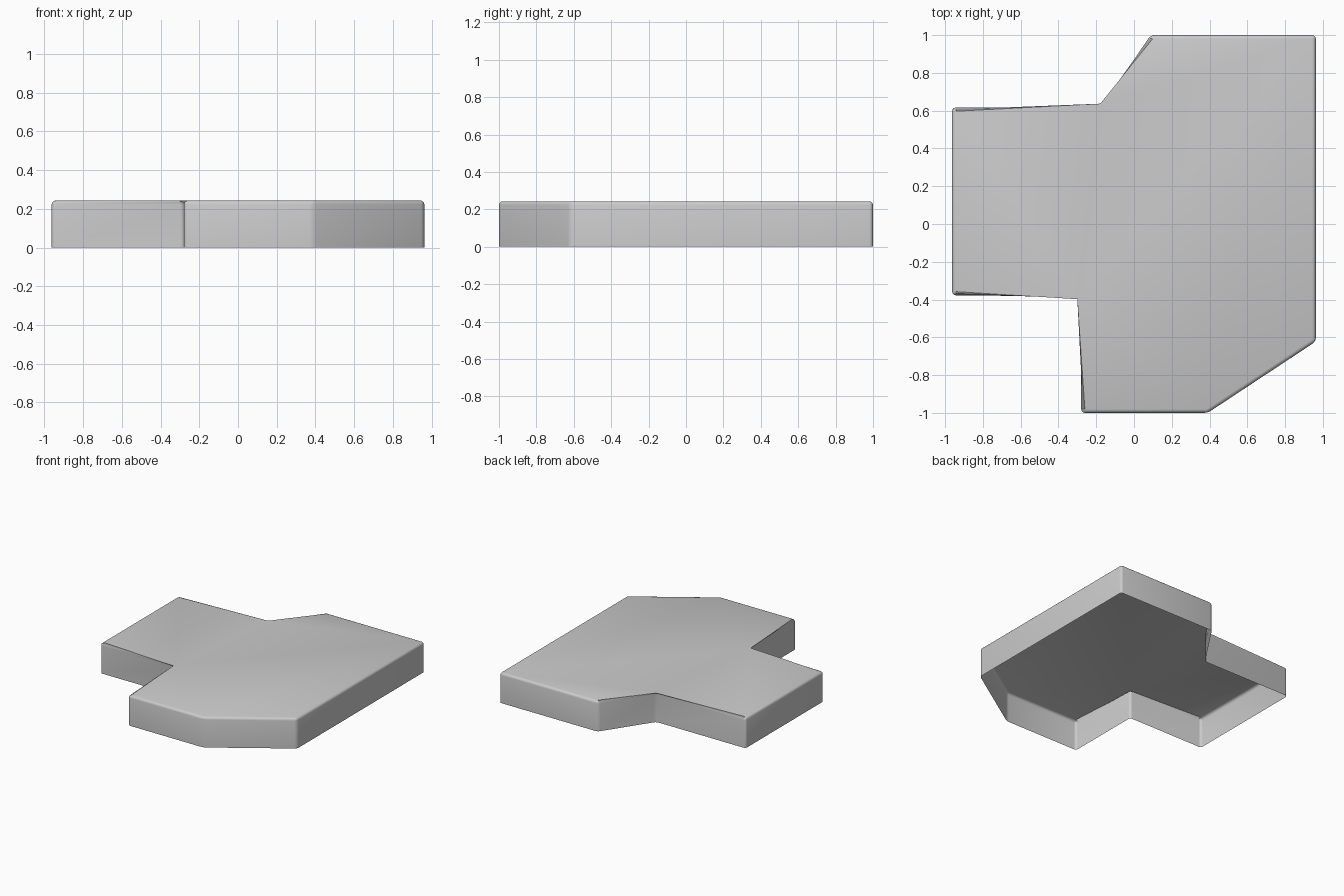
import bpy, bmesh, math

if "Cube" in bpy.data.objects:
    bpy.data.objects.remove(bpy.data.objects["Cube"])

HEIGHT = 0.243
ROUND = 0.02
OUTLINE = [(-0.963, -0.378), (-0.28, -0.378), (-0.28, -1.0), (0.39, -1.0),
           (0.963, -0.622), (0.963, 1.0), (0.088, 1.0), (-0.168, 0.617),
           (-0.963, 0.617)]

# Plate: top face with side walls, open underneath
bm = bmesh.new()
top = [bm.verts.new((x, y, HEIGHT)) for x, y in OUTLINE]
low = [bm.verts.new((x, y, 0)) for x, y in OUTLINE]
bm.faces.new(top)
for i in range(len(OUTLINE)):
    j = (i + 1) % len(OUTLINE)
    bm.faces.new((low[i], low[j], top[j], top[i]))

# Small rounding on the rim and the upright corners
edges = [e for e in bm.edges if len(e.link_faces) == 2]
bmesh.ops.bevel(bm, geom=edges, offset=ROUND, offset_type='OFFSET',
                segments=3, profile=0.5, affect='EDGES', clamp_overlap=True)

mesh = bpy.data.meshes.new("floor_plate")
bm.to_mesh(mesh)
bm.free()
plate = bpy.data.objects.new("floor_plate", mesh)
bpy.context.collection.objects.link(plate)
bpy.context.view_layer.objects.active = plate
plate.select_set(True)
bpy.ops.object.shade_smooth_by_angle(angle=math.radians(35))
